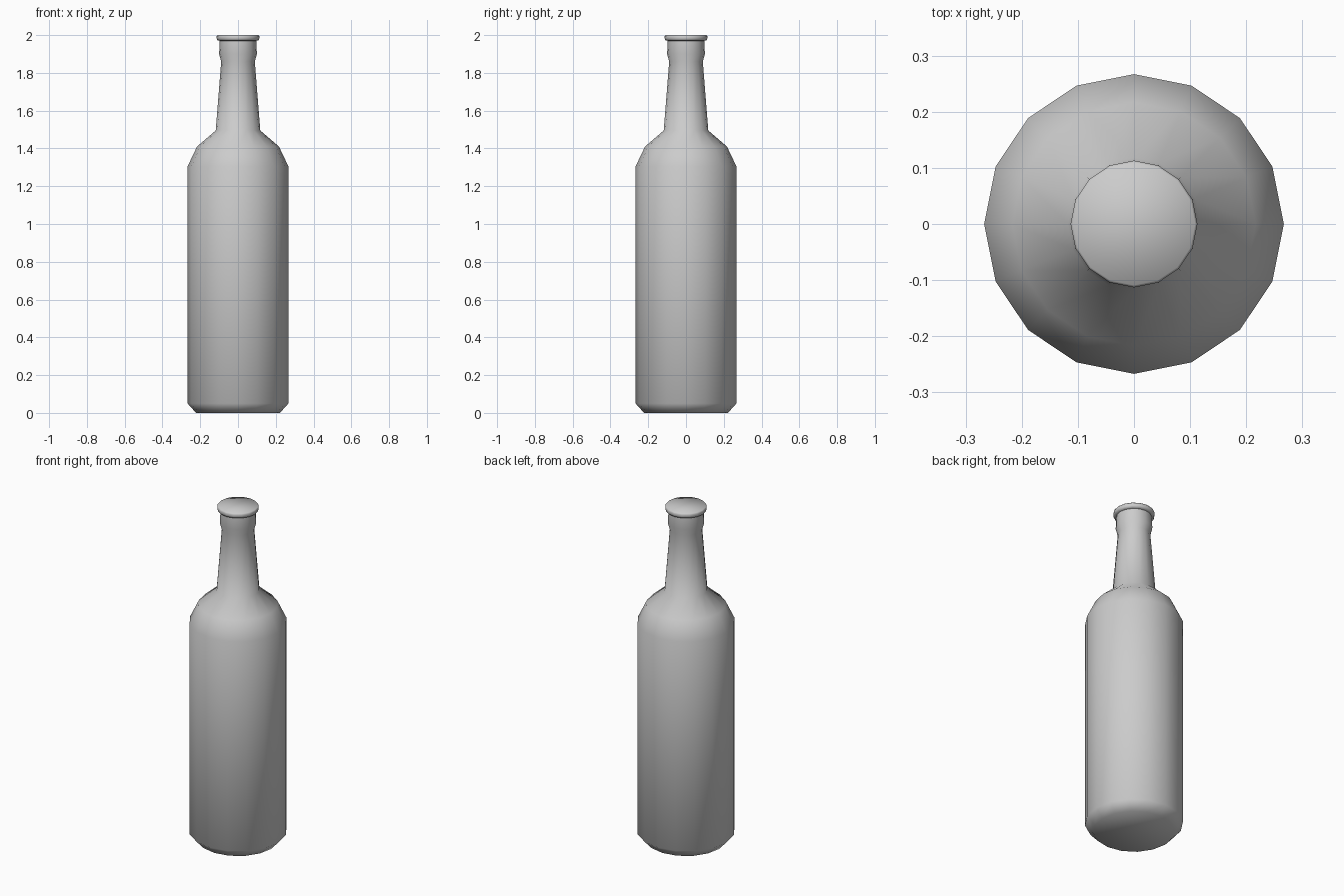
import bpy, bmesh, math

if "Cube" in bpy.data.objects:
    bpy.data.objects.remove(bpy.data.objects["Cube"])

SIDES = 16


def lathe(name, profile):
    """Revolve (radius, height) points around z and cap both ends."""
    bm = bmesh.new()
    rings = []
    for r, z in profile:
        rings.append([bm.verts.new((r * math.cos(2 * math.pi * i / SIDES),
                                    r * math.sin(2 * math.pi * i / SIDES), z))
                      for i in range(SIDES)])
    for low, high in zip(rings, rings[1:]):
        for i in range(SIDES):
            j = (i + 1) % SIDES
            bm.faces.new((low[i], low[j], high[j], high[i]))
    bm.faces.new(rings[0][::-1])
    bm.faces.new(rings[-1])
    mesh = bpy.data.meshes.new(name)
    bm.to_mesh(mesh)
    bm.free()
    obj = bpy.data.objects.new(name, mesh)
    bpy.context.collection.objects.link(obj)
    bpy.ops.object.select_all(action='DESELECT')
    obj.select_set(True)
    bpy.context.view_layer.objects.active = obj
    bpy.ops.object.shade_smooth_by_angle(angle=math.radians(60))
    return obj


# Bottle: chamfered base, straight body, shoulder, tapered neck, collar and lip
lathe("bottle", [
    (0.222, 0.0), (0.267, 0.05),
    (0.267, 1.305), (0.217, 1.41), (0.118, 1.495),
    (0.089, 1.86), (0.100, 1.90), (0.097, 1.97),
    (0.109, 1.972), (0.113, 1.982), (0.113, 1.994), (0.109, 2.0),
])
